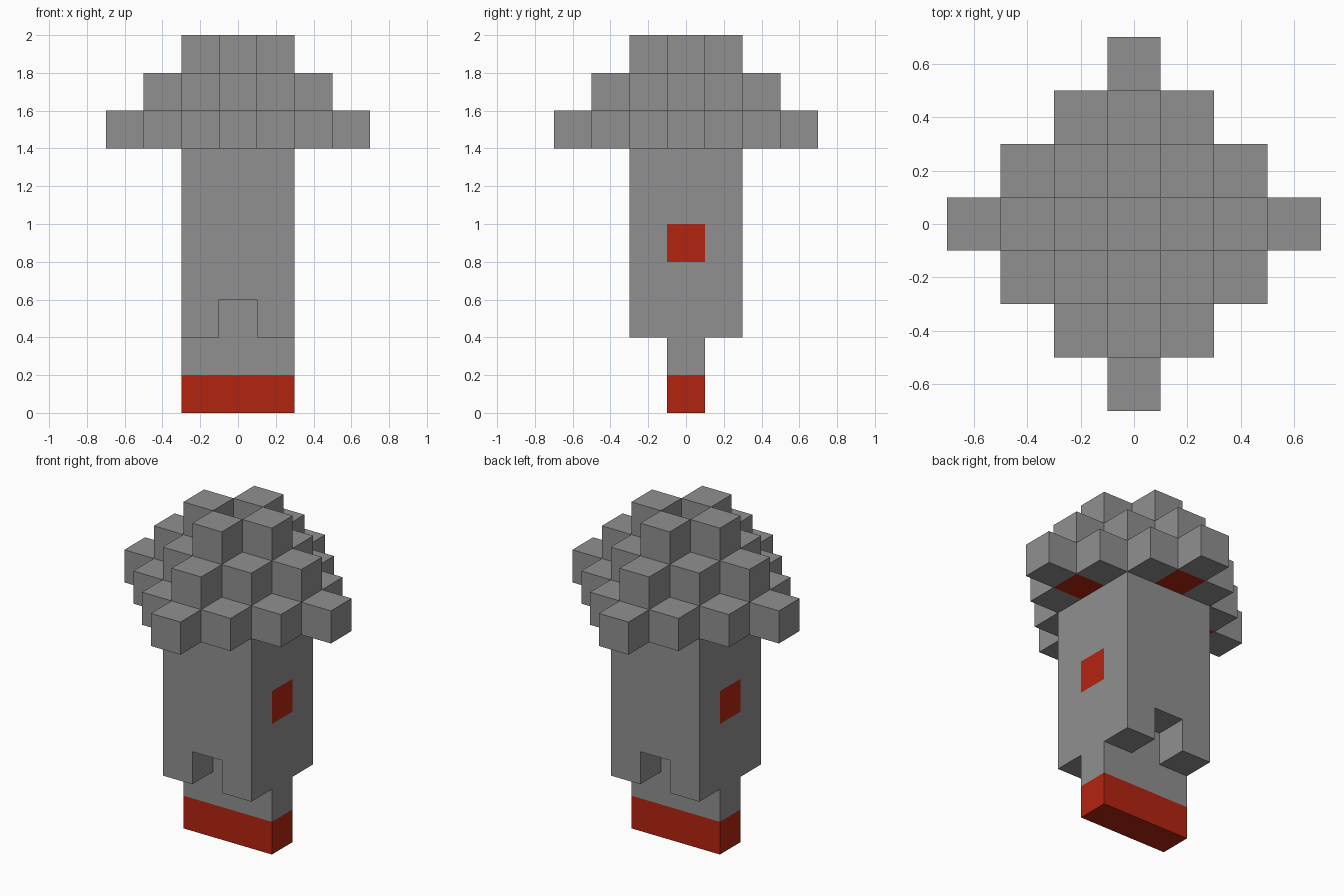
import bpy, bmesh
from mathutils import Vector

S = 0.2  # block size

cube = bpy.data.objects.get("Cube")
if cube:
    bpy.data.objects.remove(cube, do_unlink=True)


def make_material(name, rgb):
    mat = bpy.data.materials.new(name)
    mat.use_nodes = True
    mat.diffuse_color = (*rgb, 1)
    mat.node_tree.nodes["Principled BSDF"].inputs["Base Color"].default_value = (*rgb, 1)
    return mat


GREY, RED = 0, 1
MATERIALS = [make_material("stone grey", (0.28, 0.28, 0.28)),
             make_material("brick red", (0.45, 0.018, 0.005))]

# Every block, as (column, row, layer) -> (part name, colour)
blocks = {}
near = range(-1, 2)

# Foot: a thin slab with a red sole
for i in near:
    blocks[i, 0, 0] = ("foot", RED)
    blocks[i, 0, 1] = ("foot", GREY)

# Trunk: a square column, notched at the bottom front and back
for k in range(2, 7):
    for i in near:
        for j in near:
            if k == 2 and i == 0 and j != 0:
                continue
            spot = k == 4 and j == 0 and i != 0
            blocks[i, j, k] = ("trunk", RED if spot else GREY)

# Canopy: three shrinking diamond tiers with a dip at the top centre
for tier in range(3):
    reach = 3 - tier
    for i in range(-reach, reach + 1):
        for j in range(-reach, reach + 1):
            if abs(i) + abs(j) > reach or (tier == 2 and i == j == 0):
                continue
            lamp = tier == 0 and sorted((abs(i), abs(j))) == [0, 2]
            blocks[i, j, 7 + tier] = ("canopy", RED if lamp else GREY)


def build_part(name):
    """Make one mesh from the exposed block faces of a part."""
    bm = bmesh.new()
    for cell, (part, colour) in blocks.items():
        if part != name:
            continue
        centre = Vector((cell[0], cell[1], cell[2] + 0.5)) * S
        for axis in range(3):
            for sign in (-1, 1):
                step = list(cell)
                step[axis] += sign
                if tuple(step) in blocks:
                    continue
                n, u, v = Vector(), Vector(), Vector()
                n[axis], u[(axis + 1) % 3], v[(axis + 2) % 3] = sign, sign, 1
                corners = [n - u - v, n + u - v, n + u + v, n - u + v]
                face = bm.faces.new([bm.verts.new(centre + c * S / 2) for c in corners])
                face.material_index = colour
    bmesh.ops.remove_doubles(bm, verts=bm.verts, dist=S / 100)
    mesh = bpy.data.meshes.new(name)
    bm.to_mesh(mesh)
    bm.free()
    for mat in MATERIALS:
        mesh.materials.append(mat)
    bpy.context.collection.objects.link(bpy.data.objects.new(name, mesh))


for part_name in ("foot", "trunk", "canopy"):
    build_part(part_name)
